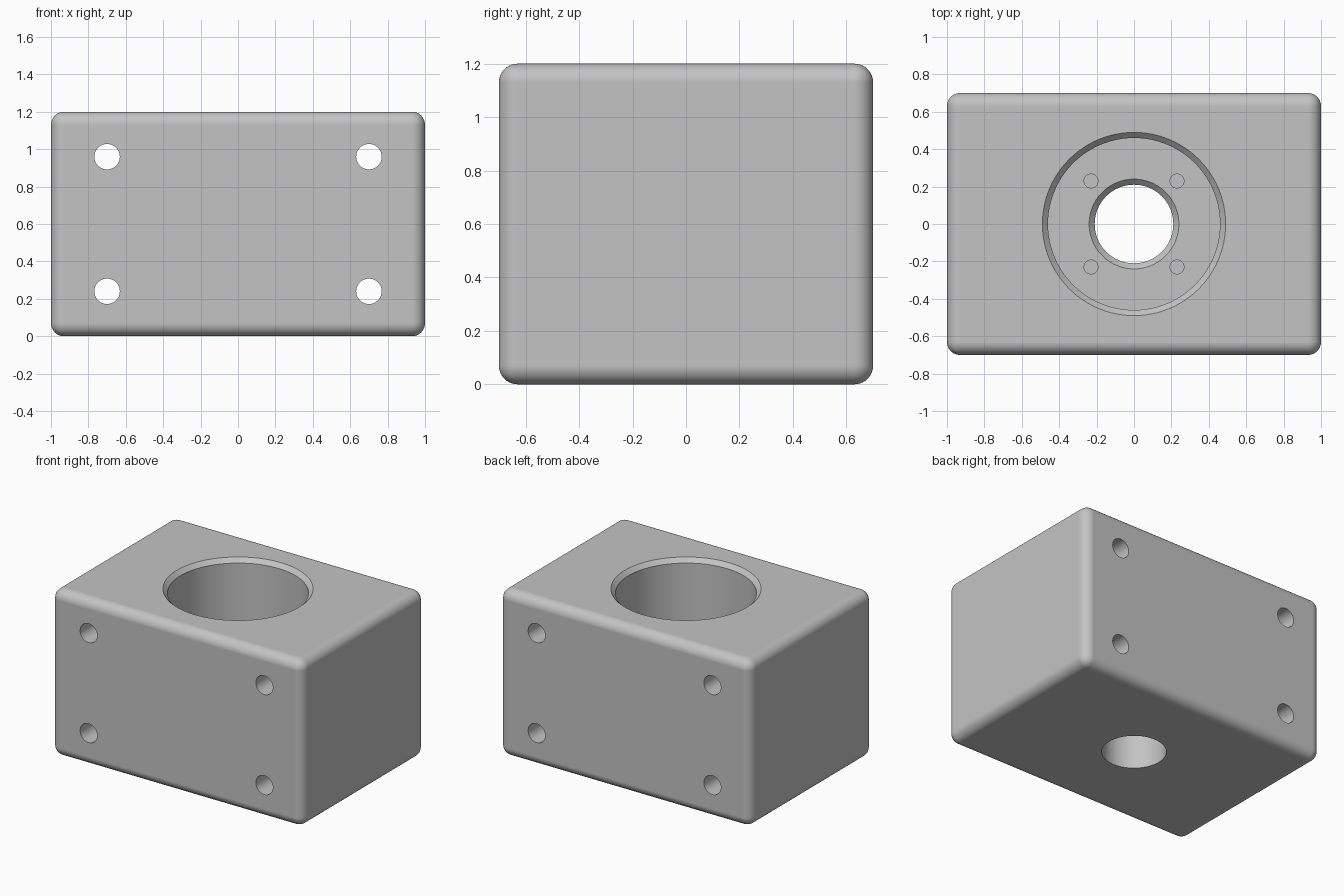
import bpy
import bmesh
from math import cos, sin, pi, radians
from mathutils import Matrix

if "Cube" in bpy.data.objects:
    bpy.data.objects.remove(bpy.data.objects["Cube"], do_unlink=True)

WIDTH, DEPTH, HEIGHT = 2.0, 1.4, 1.2
FILLET = 0.07
FLOOR = 0.45      # height of the bore's floor
CHAMFER = 0.03

grey = bpy.data.materials.new("light grey metal")
grey.use_nodes = True
colour = (0.55, 0.55, 0.55, 1)
grey.diffuse_color = colour
grey.node_tree.nodes["Principled BSDF"].inputs["Base Color"].default_value = colour


def add_object(name, bm):
    bmesh.ops.recalc_face_normals(bm, faces=bm.faces)
    mesh = bpy.data.meshes.new(name)
    bm.to_mesh(mesh)
    bm.free()
    mesh.materials.append(grey)
    obj = bpy.data.objects.new(name, mesh)
    bpy.context.collection.objects.link(obj)
    return obj


def turned_cutter(name, profile, sides, matrix=Matrix()):
    """Closed solid turned about z from (radius, height) points."""
    bm = bmesh.new()
    angles = [2 * pi * i / sides for i in range(sides)]
    rings = [[bm.verts.new((r * cos(a), r * sin(a), z)) for a in angles]
             for r, z in profile]
    for upper, lower in zip(rings, rings[1:]):
        for i in range(sides):
            j = (i + 1) % sides
            bm.faces.new((upper[i], upper[j], lower[j], lower[i]))
    bm.faces.new(rings[0])
    bm.faces.new(rings[-1])
    bm.transform(matrix)
    obj = add_object(name, bm)
    obj.hide_render = True
    return obj


# Rounded block
bm = bmesh.new()
bmesh.ops.create_cube(bm, size=1)
bm.transform(Matrix.Translation((0, 0, HEIGHT / 2)) @ Matrix.Diagonal((WIDTH, DEPTH, HEIGHT, 1)))
bmesh.ops.bevel(bm, geom=bm.edges[:], offset=FILLET, segments=10, profile=0.5, affect='EDGES')
block = add_object("housing_block", bm)

# Chamfered bore stepping down to a smaller chamfered through hole
bore, hole, over = 0.46, 0.21, 0.05
cutters = [turned_cutter("bore_cutter", [
    (bore + CHAMFER + over, HEIGHT + over),
    (bore, HEIGHT - CHAMFER),
    (bore, FLOOR),
    (hole + CHAMFER, FLOOR),
    (hole, FLOOR - CHAMFER),
    (hole, -over)], 96)]

for sx in (-1, 1):
    for s in (-1, 1):
        # Blind screw holes in the bore floor
        cutters.append(turned_cutter(
            "screw_hole_cutter", [(0.037, FLOOR + 0.1), (0.037, FLOOR - 0.16)], 32,
            Matrix.Translation((sx * 0.23, s * 0.23, 0))))
        # Mounting holes from front to back
        cutters.append(turned_cutter(
            "mounting_hole_cutter", [(0.068, DEPTH), (0.068, -DEPTH)], 48,
            Matrix.Translation((sx * 0.7, 0, HEIGHT / 2 + s * 0.36))
            @ Matrix.Rotation(radians(90), 4, 'X')))

# Cut the holes, then discard the cutters
bpy.ops.object.select_all(action='DESELECT')
bpy.context.view_layer.objects.active = block
block.select_set(True)
for cutter in cutters:
    mod = block.modifiers.new("cut", 'BOOLEAN')
    mod.operation = 'DIFFERENCE'
    mod.solver = 'EXACT'
    mod.object = cutter
    bpy.ops.object.modifier_apply(modifier=mod.name)
for cutter in cutters:
    bpy.data.objects.remove(cutter, do_unlink=True)

# Smooth fillets and holes, flat main faces
bpy.ops.object.shade_smooth_by_angle(angle=radians(30))
normals = block.modifiers.new("flat_face_normals", 'WEIGHTED_NORMAL')
normals.keep_sharp = True
normals.weight = 100
